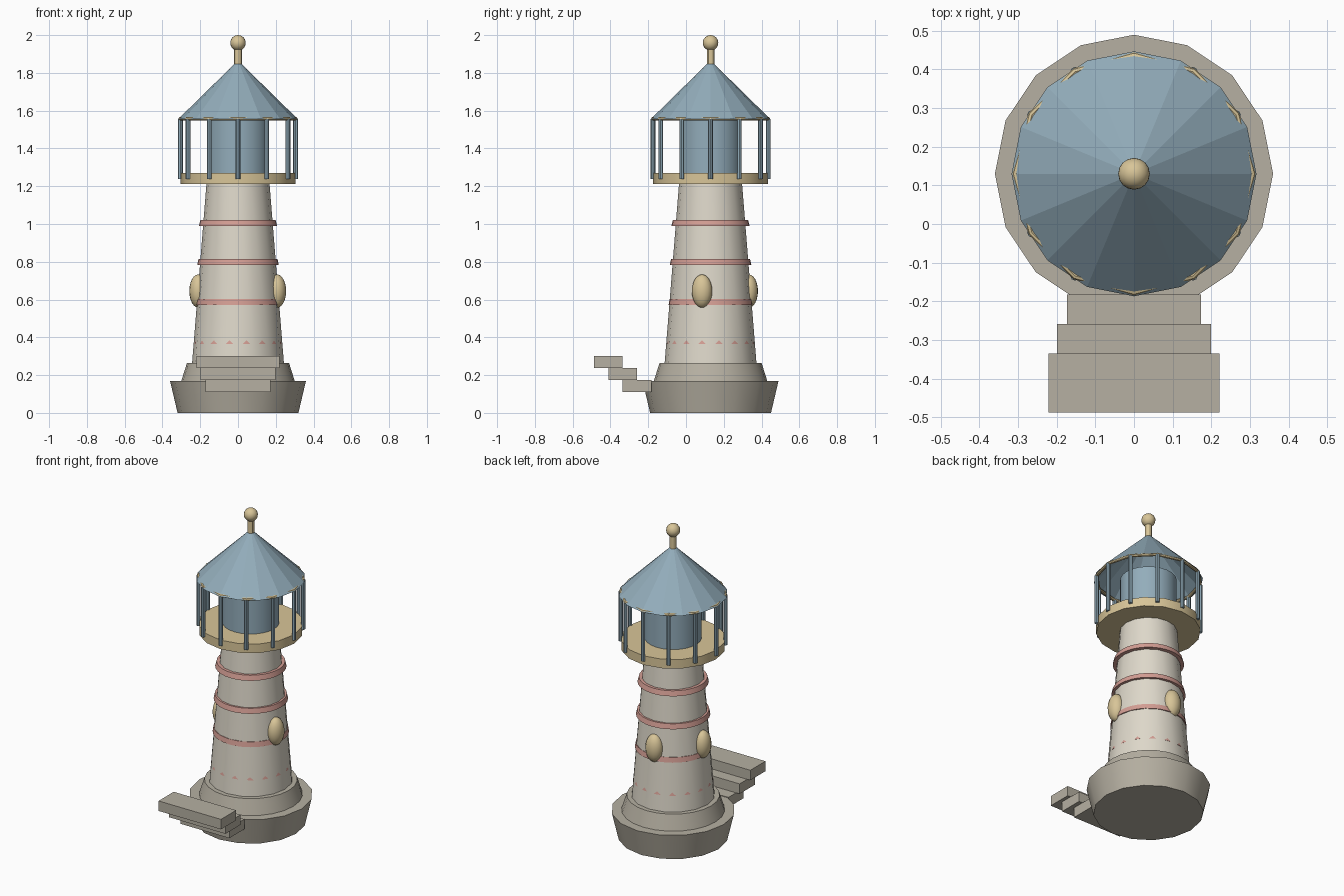
import bpy, bmesh, math
from mathutils import Matrix, Vector

if "Cube" in bpy.data.objects:
    bpy.data.objects.remove(bpy.data.objects["Cube"])

CY = 0.13  # tower axis sits behind the origin to leave room for the steps


def srgb(r, g, b):
    return tuple(((c / 255 + 0.055) / 1.055) ** 2.4 for c in (r, g, b)) + (1.0,)


def material(name, *rgb):
    m = bpy.data.materials.new(name)
    m.diffuse_color = srgb(*rgb)
    m.use_nodes = True
    m.node_tree.nodes["Principled BSDF"].inputs["Base Color"].default_value = m.diffuse_color
    return m


STONE = material("grey stone", 182, 176, 162)
PLASTER = material("pale plaster", 222, 216, 202)
PINK = material("dusty pink", 212, 158, 148)
SAND = material("sand yellow", 216, 197, 152)
BLUE = material("slate blue", 147, 173, 187)


def finish(name, bm, mat, smooth=True):
    bmesh.ops.recalc_face_normals(bm, faces=bm.faces)
    me = bpy.data.meshes.new(name)
    bm.to_mesh(me)
    bm.free()
    me.materials.append(mat)
    if smooth:
        me.polygons.foreach_set("use_smooth", [True] * len(me.polygons))
        me.set_sharp_from_angle(angle=math.radians(30))
    ob = bpy.data.objects.new(name, me)
    bpy.context.collection.objects.link(ob)
    return ob


def frustum(name, mat, z0, z1, r0, r1, sides=16, x=0.0, y=CY, caps=True, smooth=True):
    """Upright tapered cylinder with one corner facing the front."""
    bm = bmesh.new()
    place = Matrix.Translation((x, y, (z0 + z1) / 2)) @ Matrix.Rotation(math.pi / 2, 4, 'Z')
    bmesh.ops.create_cone(bm, cap_ends=caps, segments=sides, radius1=r0, radius2=r1,
                          depth=z1 - z0, matrix=place)
    return finish(name, bm, mat, smooth)


def ellipsoid(name, mat, center, size, turn=0.0, u=16, v=12):
    bm = bmesh.new()
    place = (Matrix.Translation(center) @ Matrix.Rotation(turn, 4, 'Z')
             @ Matrix.Diagonal((*size, 1)))
    bmesh.ops.create_uvsphere(bm, u_segments=u, v_segments=v, radius=1, matrix=place)
    return finish(name, bm, mat)


def box(name, mat, lo, hi):
    bm = bmesh.new()
    lo, hi = Vector(lo), Vector(hi)
    place = Matrix.Translation((lo + hi) / 2) @ Matrix.Diagonal((*(hi - lo), 1))
    bmesh.ops.create_cube(bm, size=1, matrix=place)
    return finish(name, bm, mat, False)


def ring(name, mat, z, major, minor, sides, around=8):
    bm = bmesh.new()
    loops = []
    for i in range(sides):
        a = 2 * math.pi * i / sides + math.pi / 2
        loop = []
        for j in range(around):
            t = 2 * math.pi * j / around
            r = major + minor * math.cos(t)
            loop.append(bm.verts.new((r * math.cos(a), CY + r * math.sin(a),
                                      z + minor * math.sin(t))))
        loops.append(loop)
    for i in range(sides):
        p, q = loops[i], loops[(i + 1) % sides]
        for j in range(around):
            k = (j + 1) % around
            bm.faces.new((p[j], q[j], q[k], p[k]))
    return finish(name, bm, mat)


# Stone foundation and plinth
frustum("foundation", STONE, 0.0, 0.17, 0.32, 0.36)
frustum("plinth", STONE, 0.17, 0.265, 0.30, 0.27, sides=24)

# Tapered tower with its painted bands
frustum("tower", PLASTER, 0.265, 1.212, 0.243, 0.167)
for i, (z, r0, r1) in enumerate([(0.365, 0.2325, 0.2265), (0.572, 0.222, 0.217),
                                 (0.783, 0.216, 0.209), (0.990, 0.207, 0.199)]):
    frustum(f"tower_band_{i + 1}", PINK, z, z + 0.032, r0, r1, sides=32)

# Steps that widen and rise outwards
for i, half in enumerate((0.173, 0.199, 0.221)):
    y, z = -0.335 - 0.0765 * i, 0.11 + 0.064 * i
    box(f"step_{i + 1}", STONE, (-half, y, z), (half, y + 0.153, z + 0.064))

# Oval windows around the shaft
for i, (x, y) in enumerate([(0.207, -0.045), (-0.01, 0.203), (-0.21, 0.0)]):
    ellipsoid(f"oval_window_{i + 1}", SAND, (x, CY + y, 0.645), (0.048, 0.055, 0.088),
              math.atan2(y, x))

# Gallery, lantern room and railing posts
frustum("gallery", SAND, 1.212, 1.27, 0.304, 0.304)
frustum("lantern_room", BLUE, 1.27, 1.555, 0.165, 0.165, sides=24)
for i in range(12):
    a = math.radians(30 * i)
    frustum(f"gallery_post_{i + 1}", BLUE, 1.238, 1.555, 0.0125, 0.0125, sides=8,
            x=0.305 * math.cos(a), y=CY + 0.305 * math.sin(a))
ring("eaves_ring", SAND, 1.557, 0.305, 0.010, 12)

# Hollow conical roof with finial
frustum("roof", BLUE, 1.555, 1.862, 0.317, 0.004, caps=False, smooth=False)
frustum("finial_stem", SAND, 1.845, 1.93, 0.02, 0.02, sides=12)
ellipsoid("finial_ball", SAND, (0, CY, 1.959), (0.041, 0.041, 0.041))
